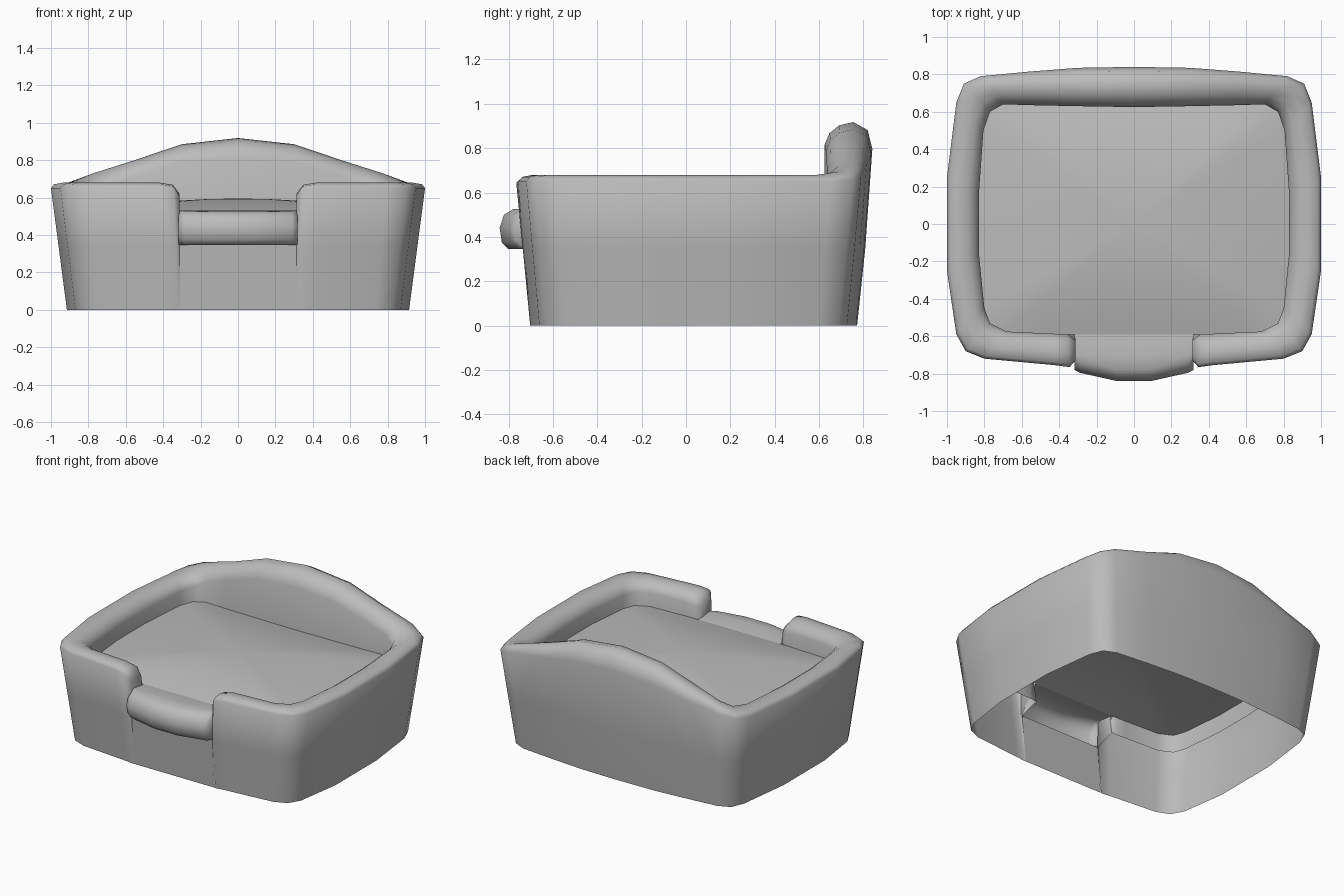
import bpy, bmesh, math
from mathutils import Vector

cube = bpy.data.objects.get("Cube")
if cube:
    bpy.data.objects.remove(cube)

fabric = bpy.data.materials.new("grey fabric")
fabric.use_nodes = True
GREY = (0.5, 0.5, 0.5, 1)
fabric.diffuse_color = GREY
fabric.node_tree.nodes["Principled BSDF"].inputs["Base Color"].default_value = GREY


def loft(name, rows, cap=None):
    """Skin a list of equal-length point rows, then mirror across x."""
    bm = bmesh.new()
    grid = [[bm.verts.new(p) for p in row] for row in rows]
    for a, b in zip(grid, grid[1:]):
        for i in range(len(a) - 1):
            bm.faces.new((a[i], b[i], b[i + 1], a[i + 1]))
    if cap:
        row, first = cap
        bm.faces.new(grid[row][first:])
    bmesh.ops.remove_doubles(bm, verts=bm.verts, dist=0.0005)
    bmesh.ops.recalc_face_normals(bm, faces=bm.faces)
    mesh = bpy.data.meshes.new(name)
    bm.to_mesh(mesh)
    bm.free()
    mesh.materials.append(fabric)
    obj = bpy.data.objects.new(name, mesh)
    bpy.context.collection.objects.link(obj)
    obj.modifiers.new("Mirror", "MIRROR").use_clip = True
    bpy.ops.object.select_all(action="DESELECT")
    obj.select_set(True)
    bpy.context.view_layer.objects.active = obj
    bpy.ops.object.shade_smooth_by_angle(angle=math.radians(65))


# Stations round the left half: outer x, y, inner x, y, rim height
STATIONS = [
    (0.312, -0.76, 0.312, -0.59, 0.62),
    (0.345, -0.765, 0.355, -0.59, 0.668),
    (0.42, -0.755, 0.42, -0.587, 0.68),
    (0.80, -0.72, 0.68, -0.575, 0.68),
    (0.90, -0.68, 0.77, -0.53, 0.68),
    (0.95, -0.59, 0.80, -0.45, 0.68),
    (1.0, -0.25, 0.83, -0.15, 0.68),
    (1.0, 0.25, 0.83, 0.15, 0.68),
    (0.95, 0.65, 0.805, 0.50, 0.68),
    (0.91, 0.75, 0.77, 0.60, 0.695),
    (0.82, 0.79, 0.70, 0.64, 0.73),
    (0.56, 0.815, 0.54, 0.635, 0.80),
    (0.30, 0.835, 0.30, 0.63, 0.885),
    (0.0, 0.84, 0.0, 0.625, 0.918),
]
CUSHION_Z = 0.515
SHELF_Z = 0.345


def wall_row(k, station):
    ox, oy, ix, iy, top = station
    outer, inner = Vector((ox, oy, 0)), Vector((ix, iy, 0))
    foot = Vector((ox * 0.915, oy * 0.918, 0))
    drop_out = 0.03 + 0.38 * (top - 0.68)
    drop_in = 0.07 + 0.13 * (top - 0.68)
    pinch = 0.0
    if k == 0:
        # The end of each arm is pinched in and rounded over
        foot.x = ox
        drop_out = drop_in = 0.03
        pinch = 0.2
    row = [foot, foot.lerp(outer, 0.53) + Vector((0, 0, SHELF_Z))]
    # Rounded rim section running from the outside to the inside
    for t, z in ((0, top - drop_out), (0.1, top - drop_out * 0.3), (0.4, top),
                 (0.7, top - drop_in * 0.15), (0.9, top - drop_in * 0.5), (1, top - drop_in)):
        p = outer.lerp(inner, pinch + t * (1 - 2 * pinch))
        row.append(Vector((p.x, p.y, z)))
    # The lining hangs a little below the cushion
    row.append(Vector((ix, iy, 0.39)))
    return row


loft("bed_wall", [wall_row(k, s) for k, s in enumerate(STATIONS)], cap=(0, 1))

# Domed cushion made of shrinking rings
rim = [(0, -0.59)] + [(s[2], s[3]) for s in STATIONS]
loft("cushion", [[(x * f, y * f, CUSHION_Z + 0.08 * (1 - f * f)) for x, y in rim]
                 for f in (1, 0.8, 0.6, 0.4, 0.2, 0)])

# Low front panel, then the padded entry lip rolling back to the cushion
PANEL = [(-0.70, 0), (-0.73, SHELF_Z)]
loft("front_panel", [[(x, y, z) for y, z in PANEL] for x in (0, 0.312)])
LIP = [(-0.73, SHELF_Z), (-0.80, SHELF_Z), (-0.83, 0.375), (-0.84, 0.44), (-0.82, 0.50),
       (-0.78, 0.525), (-0.70, 0.53), (-0.59, CUSHION_Z)]


def lip_row(x, shift, squeeze):
    return [(x, y + shift * min(1, max(0, (-0.73 - y) / 0.06)),
             z + (0.44 - z) * squeeze * (y < -0.77)) for y, z in LIP]


loft("entry_lip", [lip_row(0, 0, 0), lip_row(0.09, 0, 0), lip_row(0.29, 0.045, 0),
                   lip_row(0.318, 0.06, 0.2)], cap=(3, 0))
